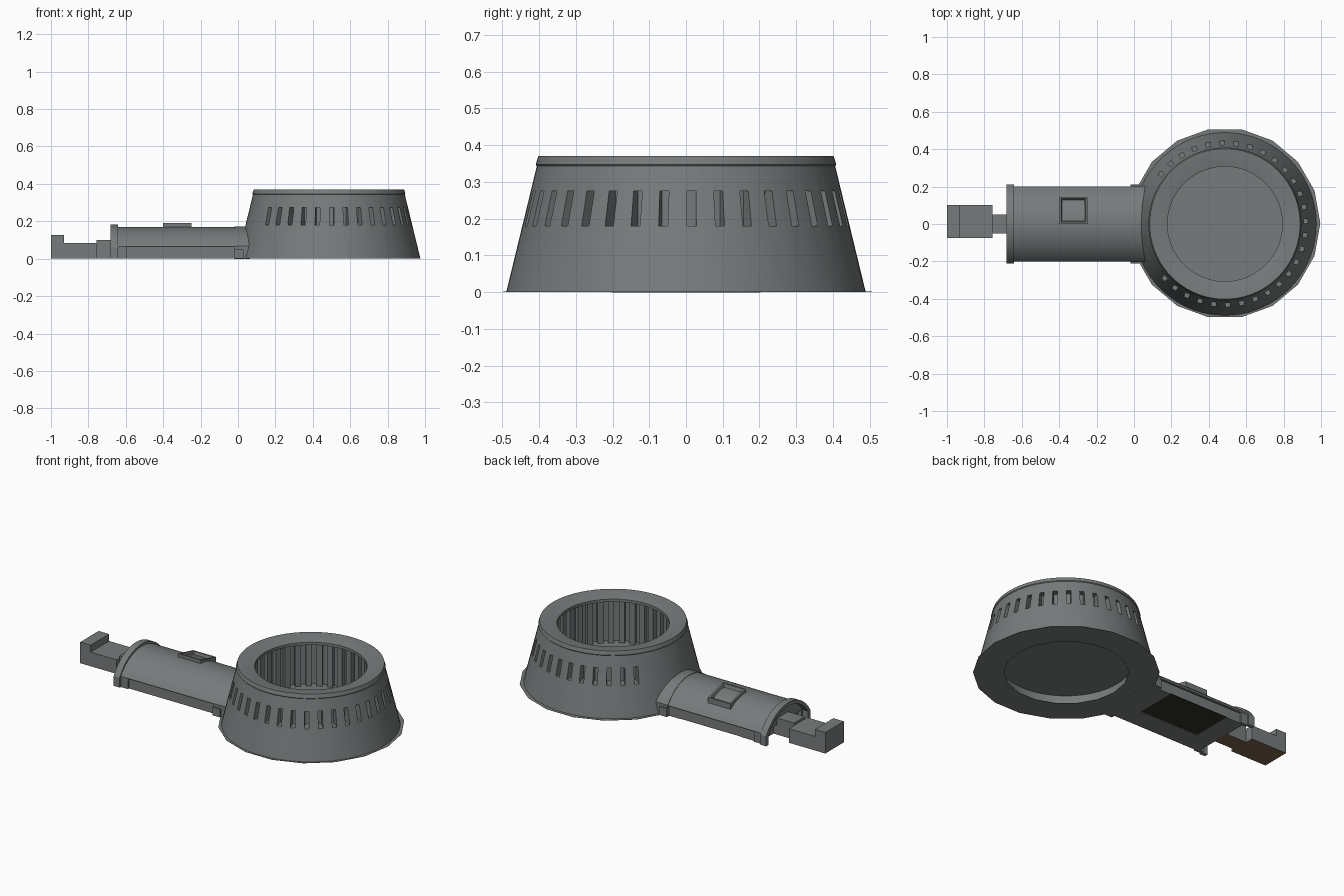
import bpy, bmesh, math
from mathutils import Matrix

if "Cube" in bpy.data.objects:
    bpy.data.objects.remove(bpy.data.objects["Cube"])

CX = 0.486  # centre of the round head


def mat(name, c):
    m = bpy.data.materials.new(name)
    m.diffuse_color = (*c, 1)
    m.use_nodes = True
    m.node_tree.nodes["Principled BSDF"].inputs["Base Color"].default_value = m.diffuse_color
    return m


GREY = mat("grey plastic", (0.184, 0.198, 0.202))
BLACK = mat("black panel", (0.03, 0.03, 0.02))
BROWN = mat("brown underside", (0.19, 0.12, 0.065))


def finish(bm, name, material=GREY, smooth=False):
    bmesh.ops.recalc_face_normals(bm, faces=bm.faces)
    me = bpy.data.meshes.new(name)
    bm.to_mesh(me)
    bm.free()
    ob = bpy.data.objects.new(name, me)
    bpy.context.collection.objects.link(ob)
    me.materials.append(material)
    if smooth:
        smooth_it(ob)
    return ob


def smooth_it(ob):
    bpy.ops.object.select_all(action='DESELECT')
    bpy.context.view_layer.objects.active = ob
    ob.select_set(True)
    bpy.ops.object.shade_smooth_by_angle(angle=math.radians(30))


def add_box(bm, x0, x1, y0, y1, z0, z1, rot=Matrix()):
    m = Matrix.Translation(((x0 + x1) / 2, (y0 + y1) / 2, (z0 + z1) / 2)) @ Matrix.Diagonal((x1 - x0, y1 - y0, z1 - z0, 1))
    return bmesh.ops.create_cube(bm, size=1, matrix=rot @ m)


def box(name, *dims, material=GREY):
    bm = bmesh.new()
    add_box(bm, *dims)
    return finish(bm, name, material)


def ring(name, profile, n, smooth=True, cy=0.0):
    """Closed (r, z) profile turned around the head axis."""
    bm = bmesh.new()
    rows = []
    for i in range(n):
        a = 2 * math.pi * i / n
        rows.append([bm.verts.new((CX + r * math.cos(a), cy + r * math.sin(a), z)) for r, z in profile])
    k = len(profile)
    for i in range(n):
        p, q = rows[i], rows[(i + 1) % n]
        for j in range(k):
            bm.faces.new((p[j], q[j], q[(j + 1) % k], p[(j + 1) % k]))
    return finish(bm, name, GREY, smooth)


def arc(half, top, spring, foot, n=24):
    """Arc outline in (y, z), with straight legs down to foot."""
    s = top - spring
    rad = (half * half + s * s) / (2 * s)
    a = math.asin(min(1, half / rad))
    pts = [(rad * math.sin(-a + 2 * a * i / n), top - rad + rad * math.cos(-a + 2 * a * i / n)) for i in range(n + 1)]
    return [(-half, foot)] + pts + [(half, foot)]


def arch(name, x0, x1, half, top, spring, foot, wall=0.0):
    """Arched body swept along x; hollow if a wall thickness is given."""
    pts = arc(half, top, spring, foot)
    if wall:
        inner = arc(half - wall, top - wall, spring, foot)
    else:
        inner = [(y, foot - 0.0005) for y, z in pts]
    bm = bmesh.new()
    loops = [[bm.verts.new((x, y, z)) for y, z in p] for p, x in ((pts, x0), (pts, x1), (inner, x1), (inner, x0))]
    for k in range(4):
        p, q = loops[k], loops[(k + 1) % 4]
        for i in range(len(pts) - 1):
            bm.faces.new((p[i], p[i + 1], q[i + 1], q[i]))
    for e in (0, -1):
        bm.faces.new([lp[e] for lp in loops])
    bmesh.ops.remove_doubles(bm, verts=bm.verts, dist=0.0001)
    return finish(bm, name, GREY, True)


# Round head: tapered wall with a lipped, slightly dished top
head = ring("head_shell", [(0.489, 0.001), (0.406, 0.343), (0.409, 0.347), (0.402, 0.37),
                           (0.395, 0.37), (0.307, 0.352), (0.307, 0.335), (0.365, 0.325), (0.365, 0.001)], 72)

# Vent slots cut around the wall
bm = bmesh.new()
for d in range(-140, 141, 10):
    rot = Matrix.Translation((CX, 0, 0)) @ Matrix.Rotation(math.radians(d + 2), 4, 'Z')
    add_box(bm, 0.385, 0.55, -0.0125, 0.0125, 0.18, 0.275, rot)
cutter = finish(bm, "slot_cutter")
cutter.hide_render = True
mod = head.modifiers.new("slots", 'BOOLEAN')
mod.operation = 'DIFFERENCE'
mod.solver = 'EXACT'
mod.object = cutter
bpy.context.view_layer.objects.active = head
bpy.ops.object.modifier_apply(modifier="slots")
bpy.data.objects.remove(cutter)
smooth_it(head)

# Inner ribs
bm = bmesh.new()
for d in range(0, 360, 10):
    rot = Matrix.Translation((CX, 0, 0)) @ Matrix.Rotation(math.radians(d + 7), 4, 'Z')
    add_box(bm, 0.335, 0.37, -0.016, 0.016, 0.075, 0.335, rot)
finish(bm, "inner_ribs")

# Faceted base plate and the recessed round floor
ring("base_plate", [(0.51, 0.0), (0.51, 0.0015), (0.34, 0.0015), (0.34, 0.0)], 18, False, 0.004)
bm = bmesh.new()
bmesh.ops.create_cone(bm, cap_ends=True, segments=64, radius1=0.366, radius2=0.366, depth=0.01,
                      matrix=Matrix.Translation((CX, 0, 0.07)))
finish(bm, "head_floor", GREY, True)
box("floor_pin", CX - 0.012, CX + 0.012, -0.012, 0.012, 0.073, 0.079)

# Handle: arched cover, hollow end collar, joint collar and recessed lower body
arch("handle_cover", -0.645, 0.07, 0.2, 0.17, 0.065, 0.062)
arch("end_collar", -0.682, -0.642, 0.21, 0.183, 0.06, 0.0, 0.022)
arch("end_skirt", -0.645, -0.595, 0.2, 0.169, 0.065, 0.0, 0.02)
arch("joint_collar", -0.02, 0.065, 0.203, 0.172, 0.068, 0.0)
box("handle_body", -0.62, -0.02, -0.19, 0.19, 0.004, 0.063)
box("bottom_strip", -0.62, -0.02, -0.19, -0.06, 0.0, 0.004)
box("bottom_joint_strip", -0.1, -0.02, -0.06, 0.19, 0.0, 0.004)
box("bottom_end_strip", -0.62, -0.5, -0.06, 0.19, 0.0, 0.004)
box("bottom_panel", -0.5, -0.1, -0.06, 0.19, 0.002, 0.005, material=BLACK)
for s in (1, -1):  # small clips where the collar meets the head
    box("joint_clip", -0.02, 0.03, min(s * 0.19, s * 0.212), max(s * 0.19, s * 0.212), 0.0, 0.05)

# Switch: frame following the slope of the cover, with a sunken centre
bm = bmesh.new()
add_box(bm, -0.4, -0.248, 0.0, 0.145, 0.1, 0.19)
for v in bm.verts:
    if v.co.z > 0.15 and v.co.y > 0.1:
        v.co.z -= 0.035
top = max(bm.faces, key=lambda f: f.calc_center_median().z)
bmesh.ops.inset_region(bm, faces=[top], thickness=0.014)
bmesh.ops.inset_region(bm, faces=[top], thickness=0.008)
bmesh.ops.translate(bm, vec=(0, 0, -0.018), verts=top.verts)
finish(bm, "switch")

# Plug: neck, body and raised tip, brown underneath
neck = box("plug_neck", -0.757, -0.615, -0.05, 0.052, 0.0, 0.10)
bm = bmesh.new()
prof = [(-1.0, 0.0), (-0.757, 0.0), (-0.757, 0.085), (-0.93, 0.085), (-0.93, 0.127), (-1.0, 0.127)]
f = bm.faces.new([bm.verts.new((x, -0.075, z)) for x, z in prof])
ext = bmesh.ops.extrude_face_region(bm, geom=[f])
bmesh.ops.translate(bm, vec=(0, 0.176, 0), verts=[v for v in ext["geom"] if isinstance(v, bmesh.types.BMVert)])
plug = finish(bm, "plug_body")
for ob in (plug, neck):
    ob.data.materials.append(BROWN)
    for p in ob.data.polygons:
        if p.normal.z < -0.9:
            p.material_index = 1
